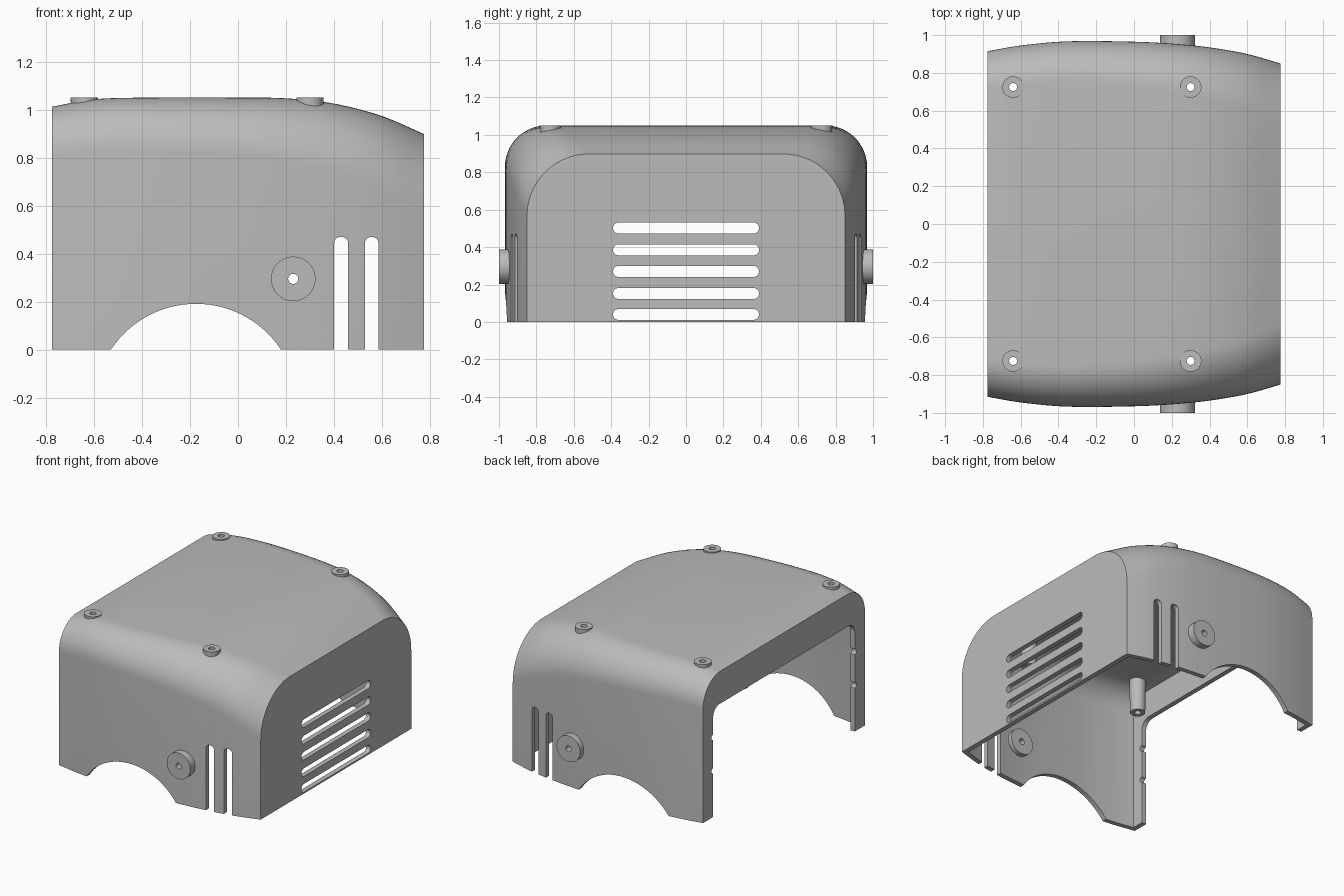
import bpy, bmesh, math

if "Cube" in bpy.data.objects:
    bpy.data.objects.remove(bpy.data.objects["Cube"], do_unlink=True)

grey = bpy.data.materials.new("matte_grey")
grey.use_nodes = True
GREY = (0.5, 0.5, 0.5, 1)
grey.diffuse_color = GREY
grey.node_tree.nodes["Principled BSDF"].inputs["Base Color"].default_value = GREY

# Stations along the cover: x, half width, roof height, shoulder radius
STATIONS = [
    (-.775, .915, 1.012, .20), (-.6, .945, 1.043, .21), (-.35, .967, 1.05, .22),
    (0, .965, 1.05, .24), (.2, .955, 1.047, .26), (.4, .935, 1.025, .28),
    (.6, .90, .973, .30), (.775, .85, .898, .33)]
END = .775
WALL = .035


def station(x):
    """Smooth interpolation of the stations at x."""
    n = len(STATIONS)
    i = max(k for k in range(n - 1) if STATIONS[k][0] <= x + 1e-6)
    a, b = STATIONS[i], STATIONS[i + 1]
    before, after = STATIONS[max(i - 1, 0)], STATIONS[min(i + 2, n - 1)]
    d = b[0] - a[0]
    t = (x - a[0]) / d
    out = []
    for k in (1, 2, 3):
        ma = (b[k] - before[k]) / (b[0] - before[0]) * d
        mb = (after[k] - a[k]) / (after[0] - a[0]) * d
        s = t * t * (3 - 2 * t)
        out.append(a[k] * (1 - s) + b[k] * s
                   + ma * t * (1 - t) ** 2 - mb * t * t * (1 - t))
    return out


def finish(name, bm):
    bmesh.ops.remove_doubles(bm, verts=bm.verts, dist=1e-5)
    bmesh.ops.recalc_face_normals(bm, faces=bm.faces)
    mesh = bpy.data.meshes.new(name)
    bm.to_mesh(mesh)
    bm.free()
    mesh.materials.append(grey)
    obj = bpy.data.objects.new(name, mesh)
    bpy.context.collection.objects.link(obj)
    return obj


def bridge(name, rings, loop=False):
    """Skin closed rings of points; cap the ends, or join last to first."""
    bm = bmesh.new()
    vs = [[bm.verts.new(p) for p in ring] for ring in rings]
    n = len(vs[0])
    for a, b in list(zip(vs, vs[1:])) + ([(vs[-1], vs[0])] if loop else []):
        for i in range(n):
            j = (i + 1) % n
            bm.faces.new((a[i], a[j], b[j], b[i]))
    if not loop:
        bm.faces.new(vs[0])
        bm.faces.new(vs[-1])
    return finish(name, bm)


def hood(name, inset, floor, steps=30, arc=14):
    """Domed solid following the stations, shrunk by inset."""
    rings = []
    for s in range(steps + 1):
        x = (END - inset) * (2 * s / steps - 1)
        w, h, r = station(x)
        w, h, r = w - inset, h - inset, r - inset
        half = []
        for k in range(arc + 1):
            a = math.pi / 2 * k / arc
            half.append((w - r + r * math.cos(a), h - r + r * math.sin(a)))
        half.insert(0, (w, floor))
        rings.append([(x, y, z) for y, z in half]
                     + [(x, -y, z) for y, z in reversed(half)])
    return bridge(name, rings)


def place(axis, a, b, d):
    return {"x": (d, a, b), "y": (a, d, b), "z": (a, b, d)}[axis]


def rounded(a0, a1, b0, b1, r, arc=8):
    pts = []
    for q, (ca, cb) in enumerate(((a1 - r, b1 - r), (a0 + r, b1 - r),
                                  (a0 + r, b0 + r), (a1 - r, b0 + r))):
        for k in range(arc + 1):
            t = math.pi / 2 * (q + k / arc)
            pts.append((ca + r * math.cos(t), cb + r * math.sin(t)))
    return pts


def circle(ca, cb, r, n=32):
    return [(ca + r * math.cos(2 * math.pi * k / n),
             cb + r * math.sin(2 * math.pi * k / n)) for k in range(n)]


def cut(target, cutter):
    mod = target.modifiers.new("cut", "BOOLEAN")
    mod.operation, mod.solver, mod.object = "DIFFERENCE", "EXACT", cutter
    bpy.context.view_layer.objects.active = target
    bpy.ops.object.modifier_apply(modifier=mod.name)
    bpy.data.objects.remove(cutter, do_unlink=True)


def punch(target, profile, axis, d0, d1):
    cut(target, bridge("cutter", [[place(axis, a, b, d) for a, b in profile]
                                  for d in (d0, d1)]))


def tube(name, axis, ca, cb, d0, d1, r0, r1, hole):
    """Round boss from d0 to d1 with a screw hole through it."""
    rings = [[place(axis, a, b, d) for a, b in circle(ca, cb, r)]
             for d, r in ((d0, r0), (d1, r1), (d1, hole), (d0, hole))]
    return bridge(name, rings, loop=True)


# Hollow cover, open underneath
cover = hood("cover_shell", 0, 0)
cut(cover, hood("cavity", WALL, -.2))

# Open end with a narrow flange and small notches in its edge
punch(cover, rounded(-.8, .8, -.2, .78, .07), "x", -1, -.7)
for side in (-1, 1):
    for z in (.33, .57):
        punch(cover, circle(side * .8, z, .02, 12), "x", -1, -.7)

# Vent slots in the closed end
for z in (.04, .152, .27, .385, .502):
    punch(cover, rounded(-.39, .39, z - .029, z + .029, .028), "x", .6, 1)

# Wheel-style arches and vertical slots through both side walls
punch(cover, circle(-.175, -.233, .424, 96), "y", -1.2, 1.2)
for x0, x1 in ((.4, .459), (.528, .585)):
    punch(cover, rounded(x0, x1, -.2, .47, .028), "y", -1.2, 1.2)

# Side bosses
BOSS_X, BOSS_Z = .23, .295
punch(cover, circle(BOSS_X, BOSS_Z, .03), "y", -1.2, 1.2)
bosses = []
for label, side in (("right", -1), ("left", 1)):
    bosses.append(tube("side_boss_" + label, "y", BOSS_X, BOSS_Z,
                       side * .88, side, .093, .093, .021))

# Roof screw posts, standing slightly proud of the roof
for x in (-.64, .3):
    for y in (-.725, .725):
        punch(cover, circle(x, y, .03), "z", .7, 1.2)
        bosses.append(tube("screw_post", "z", x, y, .77, 1.05, .05, .057, .021))

# Smooth shading with crisp edges
bpy.ops.object.select_all(action="DESELECT")
for obj in [cover] + bosses:
    obj.select_set(True)
bpy.context.view_layer.objects.active = cover
bpy.ops.object.shade_smooth_by_angle(angle=math.radians(30))
